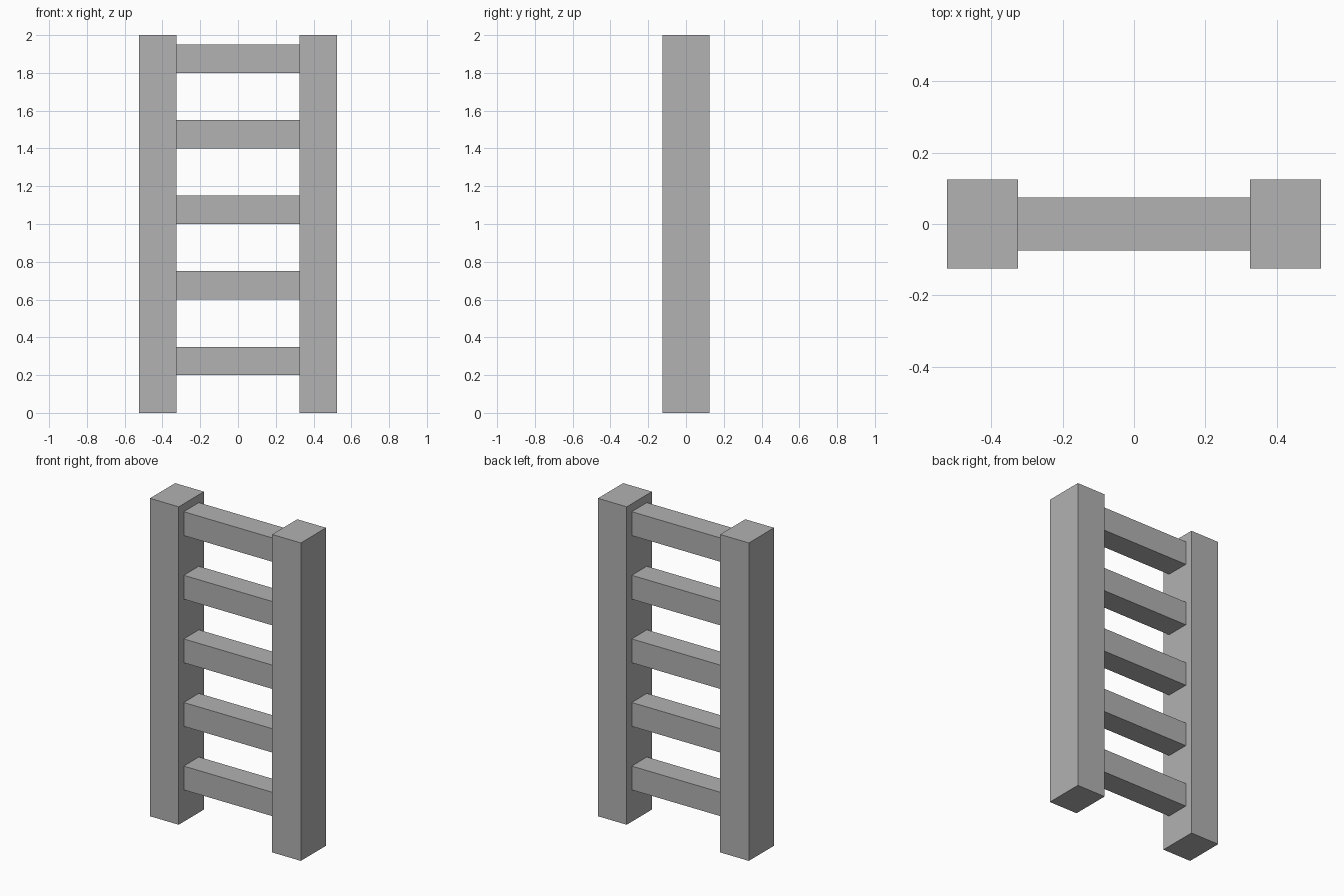
import bpy

cube = bpy.data.objects.get("Cube")
if cube:
    bpy.data.objects.remove(cube, do_unlink=True)

# Single grey material
COLOUR = (0.445, 0.445, 0.445, 1.0)
grey = bpy.data.materials.new("grey")
grey.use_nodes = True
grey.diffuse_color = COLOUR
shader = next(n for n in grey.node_tree.nodes if n.type == "BSDF_PRINCIPLED")
shader.inputs["Base Color"].default_value = COLOUR


def box(name, centre, size):
    bpy.ops.mesh.primitive_cube_add(size=1, location=centre)
    obj = bpy.context.object
    obj.name = name
    obj.scale = size
    bpy.ops.object.transform_apply(location=False, rotation=False, scale=True)
    obj.data.materials.append(grey)
    return obj


HEIGHT = 2.0
RAIL_X = 0.425
RAIL_WIDTH, RAIL_DEPTH = 0.2, 0.25
RUNG_THICKNESS = 0.15
RUNG_LENGTH = 2 * RAIL_X - RAIL_WIDTH

# Upright side rails
for side, sign in (("left", 1), ("right", -1)):
    box(f"{side}_rail", (sign * RAIL_X, 0, HEIGHT / 2),
        (RAIL_WIDTH, RAIL_DEPTH, HEIGHT))

# Evenly spaced rungs between the rails
for i in range(5):
    bottom = 0.2 + 0.4 * i
    box(f"rung_{i + 1}", (0, 0, bottom + RUNG_THICKNESS / 2),
        (RUNG_LENGTH, RUNG_THICKNESS, RUNG_THICKNESS))
